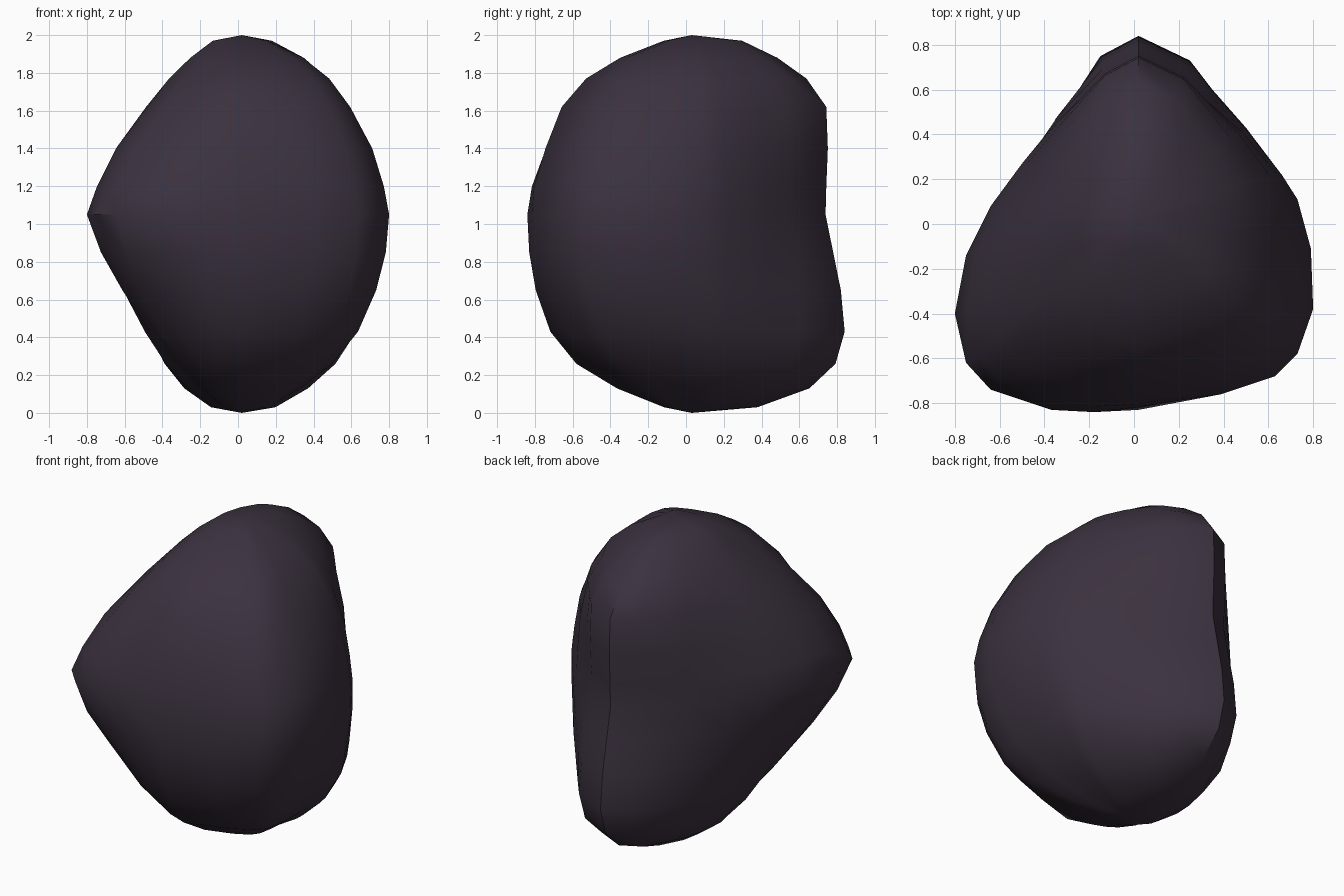
import bpy, bmesh, math

if "Cube" in bpy.data.objects:
    bpy.data.objects.remove(bpy.data.objects["Cube"])

# Widest plan outline, counter-clockwise from the back ridge
OUTLINE = [(0.02, 0.84), (-0.15, 0.75), (-0.35, 0.47), (-0.50, 0.27), (-0.64, 0.08),
           (-0.75, -0.14), (-0.80, -0.40), (-0.75, -0.62), (-0.64, -0.74), (-0.37, -0.83),
           (-0.18, -0.84), (0.02, -0.83), (0.39, -0.76), (0.63, -0.68), (0.73, -0.58),
           (0.80, -0.38), (0.79, -0.11), (0.73, 0.11), (0.66, 0.22), (0.50, 0.43),
           (0.35, 0.60), (0.25, 0.73)]
AXIS = (0.02, 0.03)

# Vertical profiles (relative width per height) in four directions
HEIGHTS = [1.97, 1.88, 1.77, 1.62, 1.40, 1.20, 1.05, 0.85, 0.65, 0.43, 0.26, 0.13, 0.03]
BACK = [.33, .56, .75, .88, .89, .88, .875, .925, .975, 1, .94, .77, .43]
LEFT = [.16, .29, .42, .58, .80, .93, 1, .90, .75, .56, .40, .26, .13]
FRONT = [.17, .44, .65, .80, .90, .97, .985, 1, .96, .87, .71, .46, .17]
RIGHT = [.18, .41, .58, .72, .88, .96, 1, .97, .90, .77, .59, .38, .17]
STOPS = [(90, BACK), (104, BACK), (215, LEFT), (270, FRONT), (345, RIGHT),
         (431, BACK), (450, BACK)]


def profile_at(angle):
    """Blend the directional profiles and normalise to a maximum of 1."""
    angle = (angle - 90) % 360 + 90
    for (a0, p0), (a1, p1) in zip(STOPS, STOPS[1:]):
        if a0 <= angle <= a1:
            t = (angle - a0) / (a1 - a0)
            p = [x + (y - x) * t for x, y in zip(p0, p1)]
            return [v / max(p) for v in p]


# Rock body: stacked rings closed by a pole at top and bottom
bm = bmesh.new()
columns = []
for x, y in OUTLINE:
    dx, dy = x - AXIS[0], y - AXIS[1]
    scales = profile_at(round(math.degrees(math.atan2(dy, dx)), 4))
    columns.append([bm.verts.new((AXIS[0] + dx * s, AXIS[1] + dy * s, z))
                    for s, z in zip(scales, HEIGHTS)])
top = bm.verts.new((*AXIS, 2.0))
bottom = bm.verts.new((*AXIS, 0.0))
for i, a in enumerate(columns):
    b = columns[(i + 1) % len(columns)]
    bm.faces.new((top, a[0], b[0]))
    bm.faces.new((bottom, b[-1], a[-1]))
    for k in range(len(HEIGHTS) - 1):
        bm.faces.new((a[k], a[k + 1], b[k + 1], b[k]))
bmesh.ops.recalc_face_normals(bm, faces=bm.faces)

mesh = bpy.data.meshes.new("rock")
bm.to_mesh(mesh)
bm.free()
rock = bpy.data.objects.new("rock", mesh)
bpy.context.collection.objects.link(rock)

# Dark stone material
stone = bpy.data.materials.new("dark_stone")
stone.diffuse_color = (0.043, 0.031, 0.049, 1)
stone.use_nodes = True
stone.node_tree.nodes["Principled BSDF"].inputs["Base Color"].default_value = stone.diffuse_color
mesh.materials.append(stone)

# Smooth stone with a crisp back ridge
bpy.context.view_layer.objects.active = rock
rock.select_set(True)
bpy.ops.object.shade_smooth_by_angle(angle=math.radians(38))
